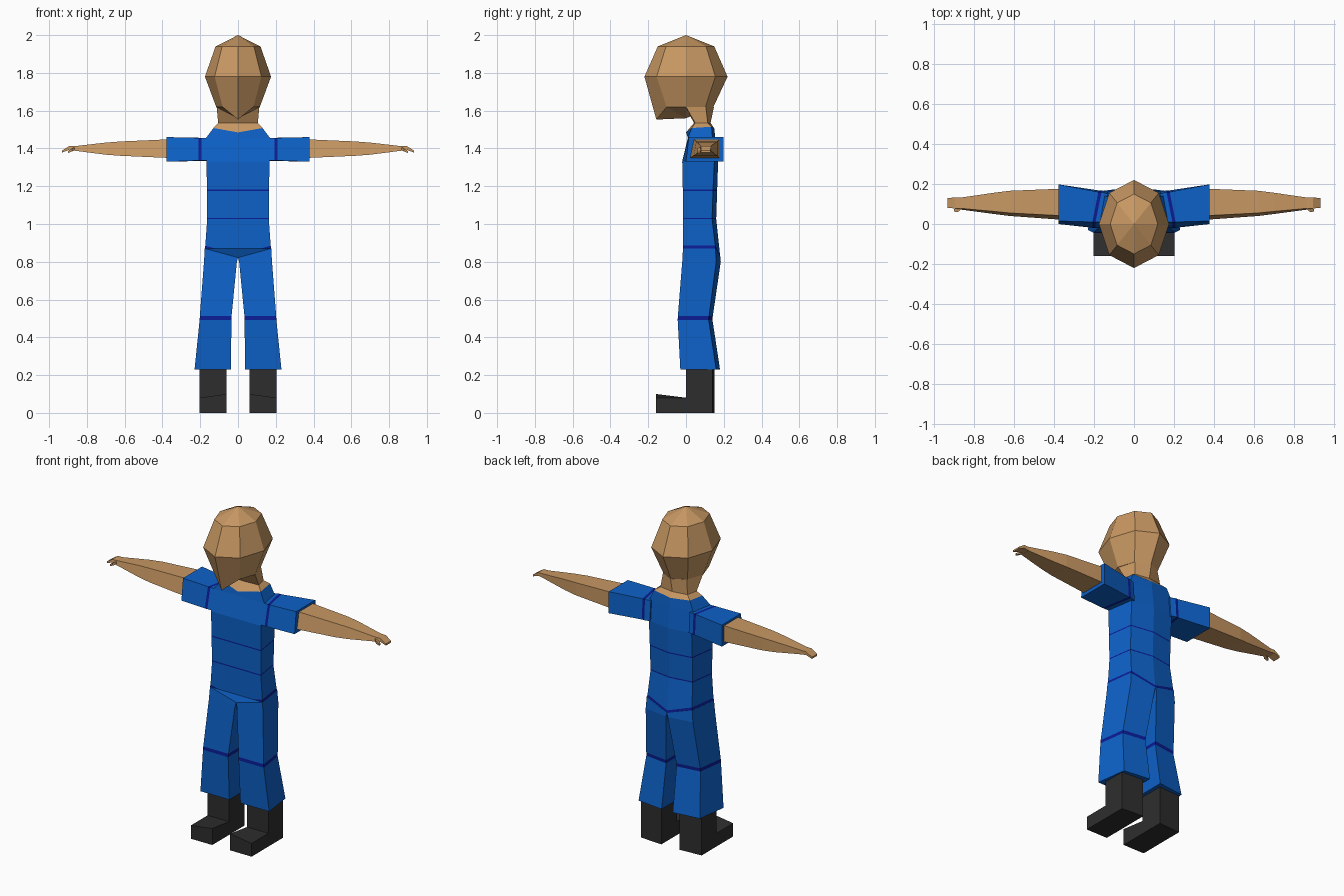
import bpy, bmesh, math

cube = bpy.data.objects.get("Cube")
if cube:
    bpy.data.objects.remove(cube, do_unlink=True)


def material(name, rgb):
    m = bpy.data.materials.new(name)
    m.use_nodes = True
    m.diffuse_color = (*rgb, 1)
    m.node_tree.nodes["Principled BSDF"].inputs["Base Color"].default_value = (*rgb, 1)
    return m


SKIN = material("skin", (0.58, 0.315, 0.125))
BLUE = material("blue cloth", (0.004, 0.12, 0.58))
TRIM = material("dark blue trim", (0.003, 0.012, 0.30))
BOOT = material("black boots", (0.027, 0.027, 0.027))


def finish(name, bm, mats):
    bmesh.ops.recalc_face_normals(bm, faces=bm.faces)
    mesh = bpy.data.meshes.new(name)
    bm.to_mesh(mesh)
    bm.free()
    for m in mats:
        mesh.materials.append(m)
    ob = bpy.data.objects.new(name, mesh)
    bpy.context.scene.collection.objects.link(ob)
    return ob


def loft(name, rings, mats, trim_bands=(), side=1):
    """Skin a list of point rings; bands listed in trim_bands get the second material."""
    bm = bmesh.new()
    loops = [[bm.verts.new((x * side, y, z)) for x, y, z in r] for r in rings]
    n = len(rings[0])
    for i, (a, b) in enumerate(zip(loops, loops[1:])):
        for k in range(n):
            f = bm.faces.new((a[k], a[(k + 1) % n], b[(k + 1) % n], b[k]))
            f.material_index = 1 if i in trim_bands else 0
    bm.faces.new(loops[0])
    bm.faces.new(loops[-1])
    return finish(name, bm, mats)


def section(*half):
    """Six-sided ring: front centre, front corner, back corner, back centre, mirrored."""
    return list(half) + [(-x, y, z) for x, y, z in half[2:0:-1]]


def body(z, w, front, corner, ridge, dip=0.0):
    return section((0, front, z - dip), (w, front, z),
                   (w * 0.86, corner, z), (0, ridge, z - dip))


# Head: eight-sided rings with the chin pulled down
bm = bmesh.new()
rings = []
for z, s in ((1.94, 0.68), (1.78, 1.0), (1.62, 0.66)):
    ring = []
    for k in range(8):
        a = k * math.pi / 4
        ring.append(bm.verts.new((0.175 * s * math.sin(a), -0.22 * s * math.cos(a), z)))
    rings.append(ring)
rings[2][0].co = (0, -0.157, 1.553)
top = bm.verts.new((0, 0, 2.0))
base = bm.verts.new((0, 0, 1.56))
for k in range(8):
    j = (k + 1) % 8
    bm.faces.new((top, rings[0][k], rings[0][j]))
    bm.faces.new((base, rings[2][j], rings[2][k]))
    for a, b in zip(rings, rings[1:]):
        bm.faces.new((a[k], b[k], b[j], a[j]))
finish("head", bm, [SKIN])

# Neck flaring into the collar
collar = section((0, 0.0, 1.485), (0.13, 0.03, 1.508), (0.12, 0.135, 1.515), (0, 0.15, 1.505))
loft("neck", [
    section((0, 0.0, 1.615), (0.113, 0.0, 1.62), (0.08, 0.105, 1.62), (0, 0.148, 1.62)),
    section((0, 0.042, 1.535), (0.105, 0.048, 1.535), (0.09, 0.115, 1.535), (0, 0.13, 1.535)),
    collar], [SKIN])

# Torso with two thin waist lines and a V-shaped hip seam
loft("torso", [
    collar,
    body(1.455, 0.17, 0.01, 0.14, 0.155),
    body(1.33, 0.166, -0.02, 0.15, 0.17),
    body(1.183, 0.165, -0.017, 0.143, 0.165),
    body(1.176, 0.165, -0.017, 0.143, 0.165),
    body(1.033, 0.163, -0.015, 0.138, 0.16),
    body(1.026, 0.163, -0.015, 0.138, 0.16),
    body(0.885, 0.173, -0.015, 0.155, 0.18, 0.048),
    body(0.870, 0.176, -0.016, 0.156, 0.182, 0.048),
], [BLUE, TRIM], (3, 5, 7))


def leg_ring(z, inner, outer, front, corner, ridge, dip=0.0):
    mid = outer - (outer - inner) * 0.13
    return [(inner, front, z - dip), (outer, front, z), (mid, corner, z), (inner, ridge, z - dip)]


def arm_ring(x, y0, y1, z0, z1, lean=0.0):
    return [(x, y0, z0), (x, y0 + lean, z1), (x, y1, z1), (x, y1, z0)]


def seam(front_x, back_x):
    return [(front_x, -0.019, 1.336), (front_x, 0.01, 1.456),
            (back_x, 0.160, 1.456), (back_x, 0.168, 1.334)]


for label, s in (("left", 1), ("right", -1)):
    # Trouser leg with a knee seam
    loft(label + "_trouser_leg", [
        leg_ring(0.870, 0.0, 0.176, -0.016, 0.156, 0.182, 0.048),
        leg_ring(0.800, 0.006, 0.180, -0.020, 0.160, 0.184),
        leg_ring(0.513, 0.034, 0.202, -0.043, 0.122, 0.142),
        leg_ring(0.493, 0.035, 0.203, -0.044, 0.120, 0.140),
        leg_ring(0.230, 0.037, 0.230, -0.030, 0.160, 0.180),
    ], [BLUE, TRIM], (2,), s)

    # Boot: shaft and toe profile swept across its width
    profile = [(0.15, 0.0), (-0.16, 0.0), (-0.16, 0.10), (0.0, 0.08), (0.0, 0.26), (0.15, 0.26)]
    inner = [(0.06, y, z) for y, z in profile]
    outer = [(0.203, min(y, 0.14), 0.08 if z == 0.10 else z) for y, z in profile]
    loft(label + "_boot", [inner, outer], [BOOT], (), s)

    # Short sleeve with a shoulder seam
    loft(label + "_sleeve", [
        [(0.13, -0.018, 1.335), (0.13, 0.011, 1.454), (0.13, 0.150, 1.454), (0.13, 0.160, 1.333)],
        seam(0.192, 0.162),
        seam(0.208, 0.178),
        arm_ring(0.378, 0.0, 0.198, 1.33, 1.46, 0.015),
    ], [BLUE, TRIM], (1,), s)

    # Tapering forearm ending in a small drooping hand
    loft(label + "_forearm", [
        arm_ring(0.37, 0.022, 0.176, 1.350, 1.448, 0.02),
        arm_ring(0.62, 0.040, 0.166, 1.361, 1.437, 0.015),
        arm_ring(0.70, 0.050, 0.156, 1.367, 1.431, 0.013),
        arm_ring(0.865, 0.072, 0.132, 1.388, 1.412, 0.006),
    ], [SKIN], (), s)
    loft(label + "_hand", [
        arm_ring(0.86, 0.072, 0.132, 1.388, 1.412, 0.006),
        arm_ring(0.895, 0.078, 0.132, 1.392, 1.412),
        arm_ring(0.932, 0.080, 0.130, 1.378, 1.388),
    ], [SKIN], (), s)
    loft(label + "_thumb", [
        arm_ring(0.865, 0.072, 0.090, 1.390, 1.406),
        arm_ring(0.880, 0.060, 0.082, 1.384, 1.400),
        arm_ring(0.900, 0.062, 0.074, 1.376, 1.386),
    ], [SKIN], (), s)
